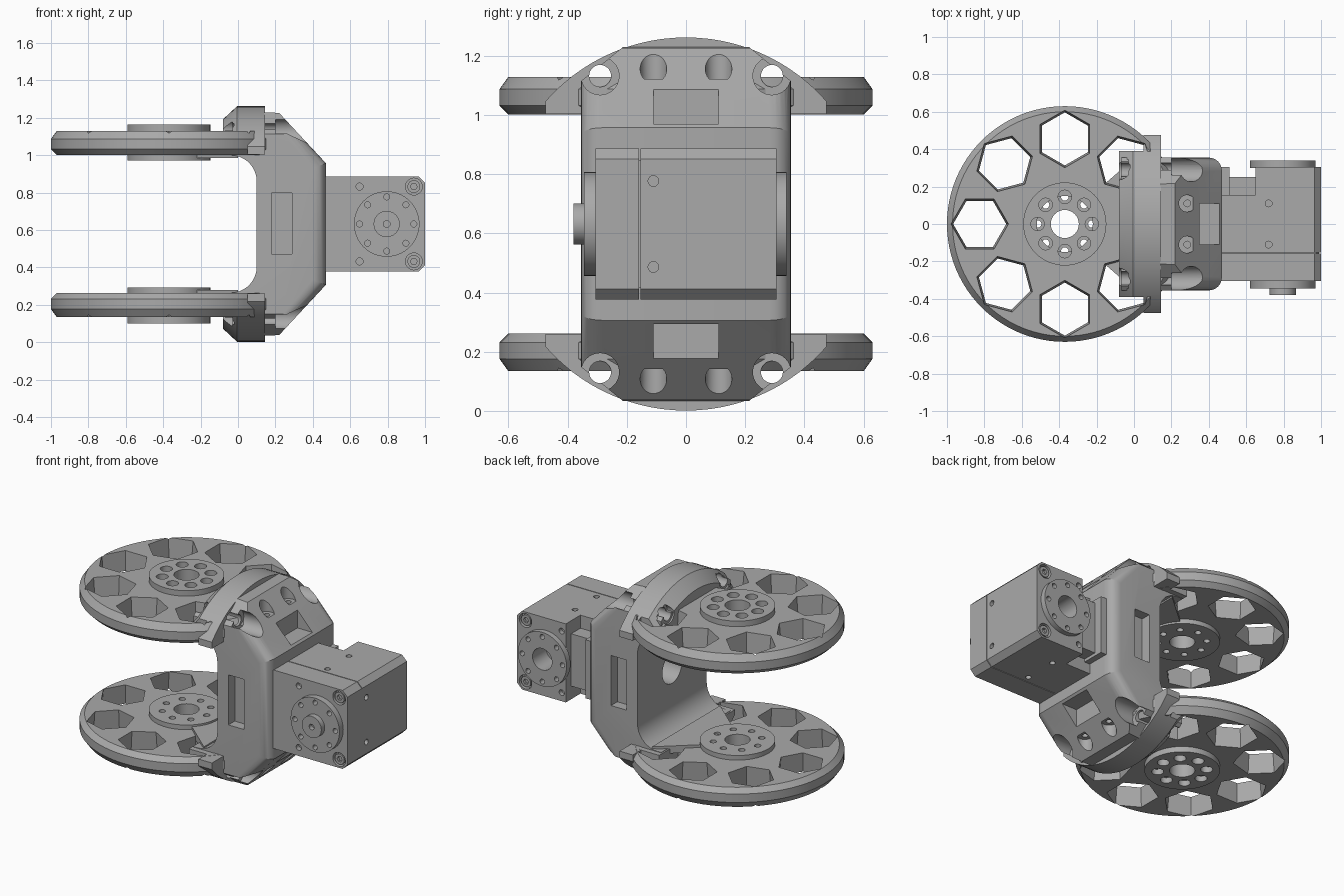
import bpy, bmesh
from math import cos, sin, pi, radians

cube = bpy.data.objects.get("Cube")
if cube:
    bpy.data.objects.remove(cube)

MID = 0.632   # height of the symmetry plane; parts are built around it
grey = bpy.data.materials.new("machined grey")
grey.use_nodes = True
grey.diffuse_color = (0.4, 0.4, 0.4, 1)
grey.node_tree.nodes["Principled BSDF"].inputs["Base Color"].default_value = (0.4, 0.4, 0.4, 1)


def place(axis, h, u, v):
    return {"x": (h, u, v), "y": (u, h, v), "z": (u, v, h)}[axis]


def loft(name, rings, axis):
    """Closed solid through equal-sized rings, each (position on axis, points)."""
    bm = bmesh.new()
    loops = [[bm.verts.new(place(axis, h, u, v)) for u, v in pts] for h, pts in rings]
    n = len(loops[0])
    bm.faces.new(loops[0])
    bm.faces.new(loops[-1])
    for a, b in zip(loops, loops[1:]):
        for i in range(n):
            j = (i + 1) % n
            bm.faces.new((a[i], a[j], b[j], b[i]))
    bmesh.ops.recalc_face_normals(bm, faces=bm.faces)
    mesh = bpy.data.meshes.new(name)
    bm.to_mesh(mesh)
    bm.free()
    mesh.materials.append(grey)
    ob = bpy.data.objects.new(name, mesh)
    ob.location.z = MID
    bpy.context.collection.objects.link(ob)
    return ob


def circle(r, u=0, v=0, n=32, turn=0):
    return [(u + r * cos(turn + 2 * pi * i / n), v + r * sin(turn + 2 * pi * i / n)) for i in range(n)]


def prism(name, pts, axis, a, b):
    return loft(name, [(a, pts), (b, pts)], axis)


def cyl(name, r, axis, a, b, u=0, v=0, n=32):
    return prism(name, circle(r, u, v, n), axis, a, b)


def box(name, x, y, z):
    return prism(name, [(x[0], y[0]), (x[1], y[0]), (x[1], y[1]), (x[0], y[1])], "z", *z)


def apply_mod(ob, mod):
    bpy.context.view_layer.objects.active = ob
    bpy.ops.object.modifier_apply(modifier=mod.name)


def cut(ob, cutters, op="DIFFERENCE"):
    for c in cutters:
        c.hide_render = True
        mod = ob.modifiers.new("cut", "BOOLEAN")
        mod.operation, mod.solver, mod.object = op, "EXACT", c
        apply_mod(ob, mod)
        bpy.data.objects.remove(c)


def mirror_z(ob):
    mod = ob.modifiers.new("mirror", "MIRROR")
    mod.use_axis = (False, False, True)
    mod.use_clip = False
    mod.use_mirror_merge = False
    apply_mod(ob, mod)


SIGNS = (-1, 1)
CORNERS = [(a, b) for a in SIGNS for b in SIGNS]
HUB = -0.37

# Wheel discs with hexagonal windows
disc = loft("wheel_discs", [(h, circle(r, HUB, 0, 96)) for h, r in
            ((0.37, 0.6), (0.4, 0.63), (0.455, 0.63), (0.497, 0.6))], "z")
for k in range(1, 8):
    a = k * pi / 4
    u, v = HUB + 0.455 * cos(a), 0.455 * sin(a)
    cut(disc, [loft("window", [(0.35, circle(0.14, u, v, 6, a)), (0.52, circle(0.156, u, v, 6, a))], "z")])
cut(disc, [cyl("bore", 0.15, "z", 0.3, 0.6, HUB)])
mirror_z(disc)

# Hubs with counterbored bolt circle
hub = cyl("wheel_hubs", 0.222, "z", 0.34, 0.533, HUB, 0, 64)
cut(hub, [cyl("bore", 0.075, "z", 0.3, 0.6, HUB)])
for k in range(8):
    u, v = HUB + 0.145 * cos(k * pi / 4), 0.145 * sin(k * pi / 4)
    cut(hub, [cyl("bolt", 0.02, "z", 0.3, 0.6, u, v, 16), cyl("head", 0.036, "z", 0.42, 0.6, u, v, 20)])
mirror_z(hub)

# Neck plates between bracket and hubs
neck = prism("neck_plates", [(0.0, -0.35), (0.0, 0.35), (-0.22, 0.16), (-0.22, -0.16)], "z", 0.352, 0.4)
mirror_z(neck)

# Arched guards over the wheel edges
guard = loft("arched_guards", [(x, circle(r, 0, 0, 96)) for x, r in
             ((-0.08, 0.56), (-0.005, 0.63), (0.145, 0.63))], "x")
cut(guard, [box("limit", (-0.5, 0.5), (-0.475, 0.475), (0.371, 0.9))], "INTERSECT")
for s in SIGNS:
    cut(guard, [box("end_trim", (-0.5, 0.05), sorted((s * 0.39, s * 0.8)), (0, 0.9)),
                cyl("bolt", 0.037, "x", -0.5, 0.5, s * 0.29, 0.5),
                cyl("head", 0.055, "x", -0.5, -0.03, s * 0.29, 0.5)])
mirror_z(guard)

# U-shaped bracket: side profile, rounded outer edges
half = [(0.10 - 0.14 * (1 - cos(radians(t))), 0.23 + 0.14 * sin(radians(t))) for t in range(0, 91, 10)]
half = [(x, z - 0.002) for x, z in half]
half += [(-0.07, 0.368), (-0.07, 0.5), (0.14, 0.5), (0.14, 0.597), (0.22, 0.594), (0.47, 0.325)]
profile = half + [(x, -z) for x, z in reversed(half)]
bracket = prism("bracket", profile, "y", -0.355, 0.355)
bm = bmesh.new()
bm.from_mesh(bracket.data)
rim = [e for e in bm.edges if all(v.co.x > 0.2 for v in e.verts)
       and abs(e.verts[0].co.y - e.verts[1].co.y) < 0.01]
bmesh.ops.bevel(bm, geom=rim, offset=0.07, segments=6, profile=0.5, affect="EDGES")
bmesh.ops.recalc_face_normals(bm, faces=bm.faces)
bm.to_mesh(bracket.data)
bm.free()
shoulder = [(0.36, 0.478), (0.21, 0.6)]
outline = shoulder + [(-y, z) for y, z in reversed(shoulder)]
outline += [(-y, -z) for y, z in shoulder] + [(y, -z) for y, z in reversed(shoulder)]
cut(bracket, [prism("limit", outline, "x", -0.5, 0.8)], "INTERSECT")

# Bracket bolt holes, pockets and cable hole
for sy, sz in CORNERS:
    cut(bracket, [cyl("bolt", 0.037, "x", -0.5, 0.8, sy * 0.29, sz * 0.5),
                  cyl("head", 0.064, "x", 0.2, 0.8, sy * 0.29, sz * 0.5)])
    low, high = sorted((sz * 0.49, sz * 0.8))
    cut(bracket, [cyl("slope_bore", 0.045, "z", low, high, 0.285, sy * 0.11)])
    low, high = sorted((sz * 0.43, sz * 0.8))
    cut(bracket, [cyl("slope_pilot", 0.018, "z", low, high, 0.285, sy * 0.11, 16)])
for s in SIGNS:
    cut(bracket, [box("slope_pocket", (0.35, 0.8), (-0.11, 0.11), sorted((s * 0.338, s * 0.467))),
                  box("side_pocket", (0.18, 0.29), sorted((s * 0.29, s * 0.5)), (-0.16, 0.165))])
cut(bracket, [cyl("cable_hole", 0.1, "x", -0.2, 0.25)])

# Servo motor case: front slab, thin seam, main block, rear block
def case(name, x0, y0, y1):
    pts = [(x0, -0.255), (0.965, -0.255), (1.0, -0.22), (1.0, 0.22), (0.965, 0.255), (x0, 0.255)]
    return prism(name, pts, "y", y0, y1)


front = case("motor_front_slab", 0.445, -0.305, -0.158)
core = box("motor_seam_core", (0.46, 0.99), (-0.17, -0.14), (-0.215, 0.215))
main = case("motor_main_block", 0.445, -0.153, 0.155)
rear = case("motor_rear_block", 0.65, 0.154, 0.305)
box("motor_connector", (0.45, 0.66), (0.15, 0.25), (-0.17, 0.17))
box("motor_mount_plate", (0.44, 0.51), (0.15, 0.305), (-0.19, 0.19))
for s in SIGNS:
    cut(main, [cyl("end_hole", 0.018, "x", 0.95, 1.1, -0.11, s * 0.145, 16)])
    low, high = sorted((s * 0.2, s * 0.3))
    cut(main, [cyl("top_hole", 0.018, "z", low, high, 0.72, y, 16) for y in (-0.11, 0.11)])
    for block, y in ((front, -0.305), (rear, 0.305)):
        near, far = sorted((y * 0.9, y * 1.2))
        cut(block, [cyl("screw_bore", 0.045, "y", near, far, 0.94, s * 0.2),
                    cyl("small_hole", 0.019, "y", near, far, 0.68 if y > 0 else 0.65, s * 0.2, 16)])
        screw = cyl("case_screw", 0.034, "y", *sorted((y * 0.85, y * 0.985)), 0.94, s * 0.2)
        cut(screw, [cyl("socket", 0.018, "y", *sorted((y * 0.93, y * 1.2)), 0.94, s * 0.2, 6)])

# Motor horns with bolt circles
for name, y0, y1 in (("motor_output_horn", -0.345, -0.30), ("motor_idler_horn", 0.30, 0.34)):
    horn = cyl(name, 0.175, "y", y0, y1, 0.795, 0, 64)
    for k in range(8):
        a = k * pi / 4
        cut(horn, [cyl("bolt", 0.016, "y", y0 - 0.1, y1 + 0.1, 0.795 + 0.145 * cos(a), 0.145 * sin(a), 16)])
    if y0 > 0:
        cut(horn, [cyl("bore", 0.07, "y", 0.2, 0.5, 0.795)])
        cut(rear, [cyl("bore", 0.07, "y", 0.2, 0.5, 0.795)])
boss = cyl("output_boss", 0.07, "y", -0.38, -0.32, 0.795)
cut(boss, [cyl("bore", 0.018, "y", -0.5, -0.35, 0.795, 0, 16)])

# Smooth curved walls, keep edges crisp
for ob in bpy.context.scene.objects:
    ob.select_set(ob.type == "MESH")
bpy.context.view_layer.objects.active = disc
bpy.ops.object.shade_smooth_by_angle(angle=radians(25))
